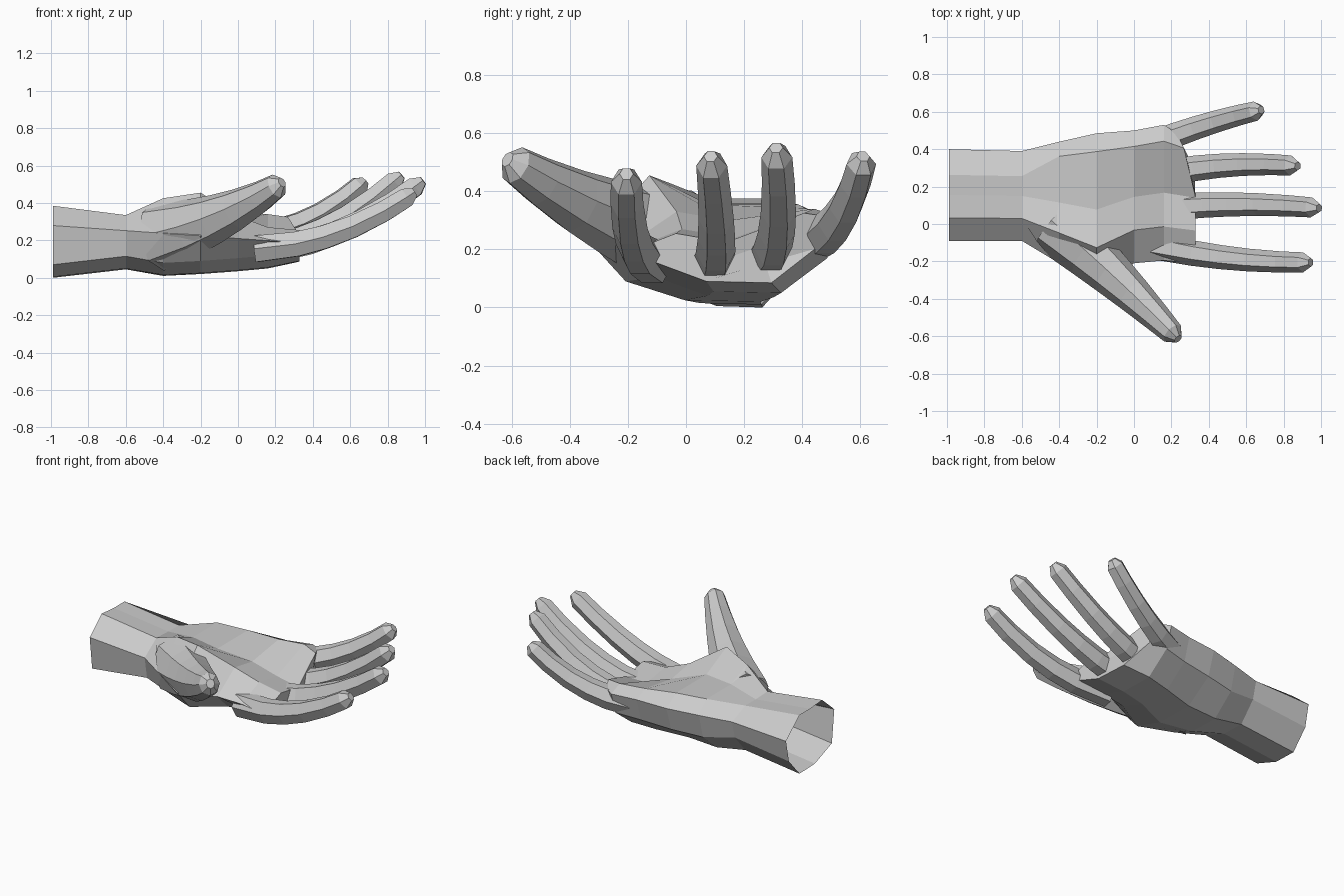
import bpy, bmesh
from math import cos, sin, tau
from mathutils import Vector

if "Cube" in bpy.data.objects:
    bpy.data.objects.remove(bpy.data.objects["Cube"])


def loft(name, rings):
    """Skin closed rings of points into a capped tube."""
    bm = bmesh.new()
    loops = [[bm.verts.new(p) for p in r] for r in rings]
    n = len(loops[0])
    for a, b in zip(loops, loops[1:]):
        for i in range(n):
            j = (i + 1) % n
            bm.faces.new((a[i], a[j], b[j], b[i]))
    bm.faces.new(loops[0])
    bm.faces.new(loops[-1])
    bmesh.ops.recalc_face_normals(bm, faces=bm.faces)
    me = bpy.data.meshes.new(name)
    bm.to_mesh(me)
    bm.free()
    ob = bpy.data.objects.new(name, me)
    bpy.context.collection.objects.link(ob)
    return ob


def digit(name, base, middle, tip, radius=.073, taper=.28, sides=6):
    """Tapered tube along the parabola through three points, with a blunt tip."""
    a, m, b = Vector(base), Vector(middle), Vector(tip)
    c = 2 * m - (a + b) / 2
    rings = []
    for t in (0, .25, .42, .6, .8, .95, 1):
        p = a * (1 - t) ** 2 + c * 2 * t * (1 - t) + b * t * t
        d = ((c - a) * (1 - t) + (b - c) * t).normalized()
        side = d.cross(Vector((0, 0, 1))).normalized()
        up = side.cross(d)
        r = radius * (1 - taper * t) * (.45 if t == 1 else 1)
        rings.append([p + r * (side * cos(tau * i / sides) + up * 1.12 * sin(tau * i / sides))
                      for i in range(sides)])
    return loft(name, rings)


def section(x, y0, y1, low, top0, top1):
    """Nine-sided cross-section: thumb edge, palm side, little-finger edge, back."""
    e0, e1 = .21 - .07 * x, .3 + .04 * x
    ridge, heel = (.88, .15) if x > -.5 else (.72, .05)
    hollow = min(top0, top1) - (.03 if x > -.1 else 0)
    points = ((0, e0), (.25, top0), (.5, hollow), (ridge, top1), (1, e1),
              (.94, low + .12), (.72, low), (.4, low + .005), (heel, low + .07))
    ring = []
    for u, z in points:
        y = y0 + u * (y1 - y0)
        skew = .5 * max(0, y - .28) if x > .3 else 0   # knuckles step back to the little finger
        ring.append((x - skew, y, z))
    return ring


# Forearm and palm: x, edge y's, lowest z, palm height on thumb side and little-finger side
hand = loft("hand", [section(*s) for s in (
    (-.99, -.09, .40, .00, .385, .375),
    (-.60, -.09, .39, .045, .335, .33),
    (-.40, -.21, .44, .01, .425, .36),
    (-.20, -.33, .485, .02, .455, .355),
    (.00, -.21, .50, .035, .33, .34),
    (.16, -.195, .53, .05, .27, .34),
    (.33, -.21, .49, .085, .255, .325))])

# Fingers and thumb
digits = [
    digit("index_finger", (.10, -.115, .155), (.53, -.185, .24), (.945, -.205, .46)),
    digit("middle_finger", (.18, .09, .15), (.58, .105, .265), (.99, .085, .52)),
    digit("ring_finger", (.16, .27, .165), (.51, .315, .285), (.875, .31, .55)),
    digit("little_finger", (.05, .41, .22), (.38, .53, .31), (.68, .61, .52), .071),
    digit("thumb", (-.42, .0, .22), (-.07, -.315, .335), (.235, -.615, .51), .165, .66, 8),
]

# Fuse the digits with the palm
for d in digits:
    mod = hand.modifiers.new(d.name, "BOOLEAN")
    mod.operation = "UNION"
    mod.solver = "EXACT"
    mod.object = d
deps = bpy.context.evaluated_depsgraph_get()
fused = bpy.data.meshes.new_from_object(hand.evaluated_get(deps))
hand.modifiers.clear()
hand.data = fused
for d in digits:
    bpy.data.objects.remove(d)

# Open the wrist end
bm = bmesh.new()
bm.from_mesh(fused)
ends = [f for f in bm.faces if all(v.co.x < -.98 for v in f.verts)]
bmesh.ops.delete(bm, geom=ends, context="FACES_ONLY")
bm.to_mesh(fused)
bm.free()
